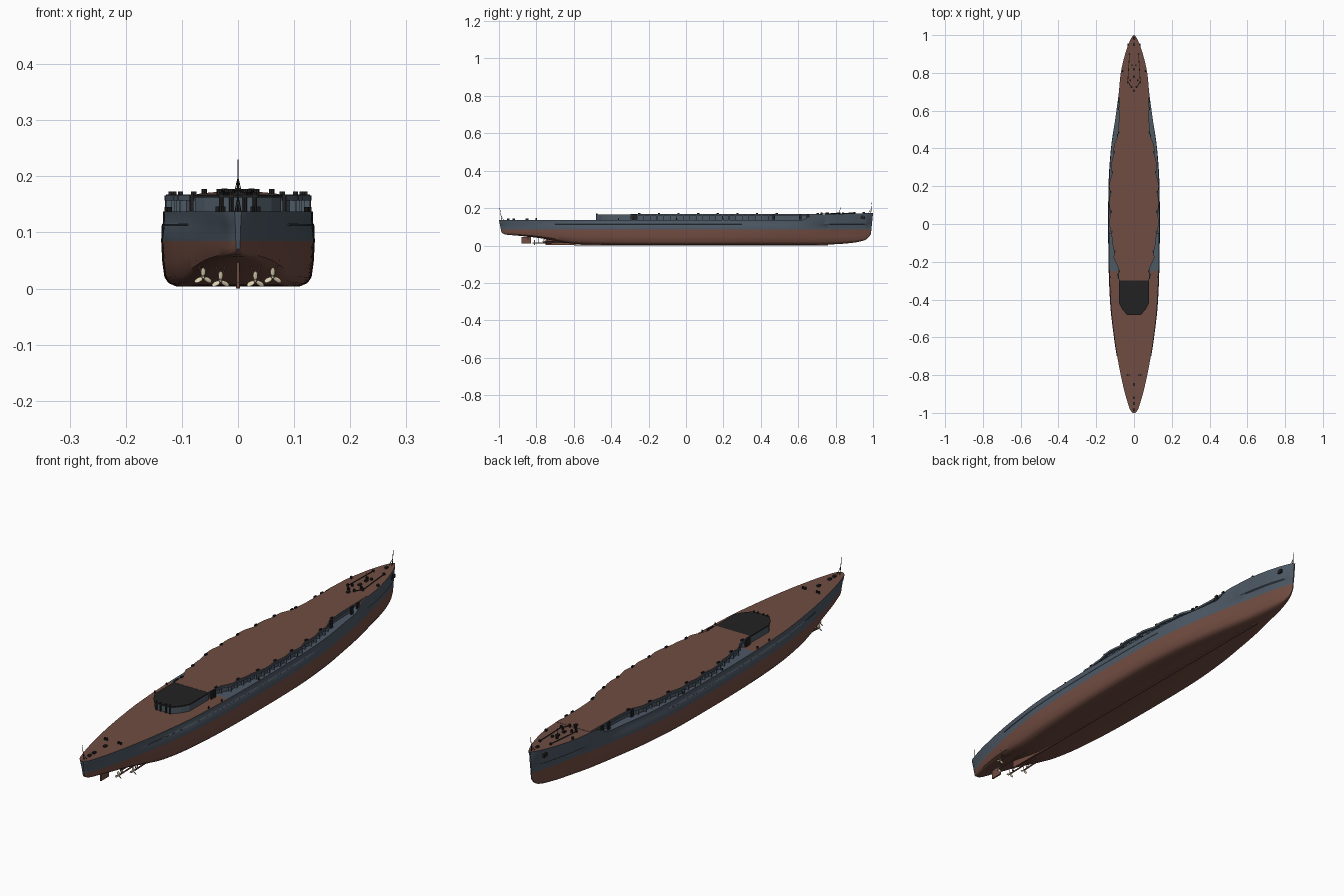
import bpy, bmesh, math
from mathutils import Vector, Matrix

cube = bpy.data.objects.get("Cube")
if cube:
    bpy.data.objects.remove(cube, do_unlink=True)


def material(name, rgb):
    m = bpy.data.materials.new(name)
    m.use_nodes = True
    m.diffuse_color = (*rgb, 1)
    m.node_tree.nodes["Principled BSDF"].inputs["Base Color"].default_value = (*rgb, 1)
    return m


RED = material("hull red", (.17, .075, .055))
DECK = material("deck brown", (.16, .075, .056))
GREY = material("blue grey", (.075, .1, .13))
DARK = material("near black", (.016, .016, .017))
CREAM = material("pale bronze", (.7, .62, .43))


def finish(bm, name, mats, rule=None, smooth=None):
    """Turn a bmesh into an object, colouring faces by a rule."""
    bmesh.ops.recalc_face_normals(bm, faces=bm.faces)
    if rule:
        for f in bm.faces:
            f.material_index = rule(f.normal, f.calc_center_median())
    me = bpy.data.meshes.new(name)
    bm.to_mesh(me)
    bm.free()
    for m in mats:
        me.materials.append(m)
    ob = bpy.data.objects.new(name, me)
    bpy.context.collection.objects.link(ob)
    if smooth:
        bpy.ops.object.select_all(action='DESELECT')
        ob.select_set(True)
        bpy.context.view_layer.objects.active = ob
        bpy.ops.object.shade_smooth_by_angle(angle=math.radians(smooth))
    return ob


def box(bm, centre, size):
    bmesh.ops.create_cube(bm, size=1, matrix=Matrix.Translation(centre) @ Matrix.Diagonal((*size, 1)))


def rod(bm, a, b, r, r2=None, sides=8):
    a, b = Vector(a), Vector(b)
    d = b - a
    m = Matrix.Translation((a + b) / 2) @ d.to_track_quat('Z', 'Y').to_matrix().to_4x4()
    bmesh.ops.create_cone(bm, cap_ends=True, segments=sides, radius1=r,
                          radius2=r if r2 is None else r2, depth=d.length, matrix=m)


def prism(bm, half, z0, z1):
    """Extrude a mirrored outline given as (half width, y) points."""
    pts = half + [(-x, y) for x, y in reversed(half)]
    low = [bm.verts.new((x, y, z0)) for x, y in pts]
    top = [bm.verts.new((x, y, z1)) for x, y in pts]
    bm.faces.new(low)
    bm.faces.new(top)
    for i in range(len(pts)):
        j = (i + 1) % len(pts)
        bm.faces.new((low[i], low[j], top[j], top[i]))


def curve(table, y, col):
    """Smooth interpolation of one table column along y."""
    n = len(table)
    i = max(0, min(n - 2, sum(row[0] <= y for row in table) - 1))

    def slope(k):
        a, b = table[max(0, k - 1)], table[min(n - 1, k + 1)]
        return (b[col] - a[col]) / (b[0] - a[0])
    p, q = table[i], table[i + 1]
    h = q[0] - p[0]
    t = (y - p[0]) / h
    u = 1 - t
    return (p[col] * (1 + 2 * t) * u * u + q[col] * t * t * (3 - 2 * t)
            + h * t * u * (slope(i) * u - slope(i + 1) * t))


# Hull stations: y, half width at deck, at waterline, at bottom, bottom height
STATIONS = [
    (-1, .006, .004, .002, .07), (-.985, .02, .014, .006, .06), (-.95, .032, .026, .012, .056),
    (-.9, .047, .041, .02, .052), (-.8, .07, .066, .035, .042), (-.7, .089, .088, .055, .025),
    (-.6, .104, .105, .07, .009), (-.45, .121, .124, .09, .004), (-.2, .132, .135, .108, .004),
    (.2, .132, .135, .108, .004), (.4, .121, .122, .092, .004), (.55, .1, .1, .07, .004),
    (.7, .08, .072, .045, .004), (.8, .07, .05, .025, .007), (.9, .047, .03, .012, .015),
    (.96, .026, .014, .005, .026), (.985, .014, .007, .003, .04), (1, .003, .002, .001, .06)]
WATER = .085


def deck_z(y):
    t = max(0, min(1, (y - .62) / .07))
    return .137 + .029 * t * t * (3 - 2 * t) + .008 * max(0, (y - .7) / .3)


def section(y):
    d, w, b, zb = (curve(STATIONS, y, c) for c in range(1, 5))
    zt = deck_z(y)
    half = [(b, zb), (b + (w - b) * .5, zb + (WATER - zb) * .07), (b + (w - b) * .78, zb + (WATER - zb) * .2),
            (b + (w - b) * .93, zb + (WATER - zb) * .55), (w, WATER),
            (w + (d - w) * .3, .112), (w + (d - w) * .6 - .001 * (d > .03), .115), (d, zt)]
    rake = max(0, (abs(y) - .85) / .15) * (.2 if y < 0 else -.1)
    half = [(x, y + (zt - z) * rake, z) for x, z in half]
    return half + [(-x, yy, z) for x, yy, z in reversed(half)]


bm = bmesh.new()
ys = []
for a, b in zip(STATIONS, STATIONS[1:]):
    n = max(2, round((b[0] - a[0]) / .025))
    ys += [a[0] + (b[0] - a[0]) * k / n for k in range(n)]
rings = [[bm.verts.new(p) for p in section(y)] for y in ys + [1]]
for r, s in zip(rings, rings[1:]):
    for i in range(len(r)):
        j = (i + 1) % len(r)
        bm.faces.new((r[i], r[j], s[j], s[i]))
bm.faces.new(rings[0])
bm.faces.new(rings[-1])


def hull_colour(n, c):
    if abs(c.x) < .001 and n.z > .7 and c.z > .12:
        return 1 if c.y < -.25 or c.y > .66 else 2
    return 0 if c.z < WATER else 2


finish(bm, "hull", [RED, DECK, GREY], hull_colour, 35)

# Upper deck with scalloped gun galleries along its edges
EDGE = [(-.3, .078), (-.22, .084), (-.18, .104), (-.08, .111), (-.04, .125), (.2, .127), (.25, .12),
        (.36, .111), (.42, .1), (.47, .085), (.55, .08), (.74, .076)]


def edge(y):
    for (a, wa), (b, wb) in zip(EDGE, EDGE[1:]):
        if y <= b + 1e-6:
            w = wa + (wb - wa) * (y - a) / (b - a)
            break
    if -.25 < y < .47:
        w += .007 * abs(math.sin((y + .25) / .72 * math.pi * 7)) - .002
    return min(w, curve(STATIONS, y, 1) + .001)


def outline(inset, start=-.3, stop=.72, n=130):
    return [(edge(y) - inset, y) for y in (start + (stop - start) * k / n for k in range(n + 1))]


for name, inset, z0, z1, mats in (
        ("upper_deck_wall", .011, .13, .163, [GREY, GREY]),
        ("gallery_rim", 0, .157, .1655, [GREY, GREY]),
        ("upper_deck", .003, .16, .1675, [GREY, DECK])):
    bm = bmesh.new()
    prism(bm, outline(inset), z0, z1)
    finish(bm, name, mats, lambda n, c: int(n.z > .9))

# Aft deckhouse with dark roof
bm = bmesh.new()
prism(bm, [(.034, -.478), (.06, -.45), (.077, -.42), (.077, -.298)], .13, .165)
finish(bm, "aft_deckhouse", [GREY])
bm = bmesh.new()
prism(bm, [(.036, -.482), (.062, -.452), (.079, -.42), (.079, -.3)], .162, .167)
finish(bm, "aft_deckhouse_roof", [DARK])

# Gallery supports, belt ledge and deck edge fittings on both sides
supports, guns, ledge = bmesh.new(), bmesh.new(), bmesh.new()
for s in (-1, 1):
    for k in range(22):
        y = -.26 + k * .035
        w = edge(y)
        box(supports, (s * (w - .007), y, .148), (.012, .003, .024))
        if k % 3 == 0:
            box(guns, (s * (w - .004), y + .01, .17), (.006, .012, .006))
    for y in (-.27, -.285, .47, .61, .65):
        box(guns, (s * (edge(max(y, -.3)) + .003), y, .153), (.006, .014, .03))
    for y in (-.36, -.28, -.05, .2):
        rod(guns, (s * (curve(STATIONS, y, 1) - .006), y, .137), (s * (curve(STATIONS, y, 1) - .006), y, .145), .003)
    for k in range(40):
        y = -.7 + k * .025
        p, q = [Vector((s * (curve(STATIONS, v, 1) + .0008), v, .114)) for v in (y, y + .025)]
        rod(ledge, p, q, .0015, sides=4)
finish(supports, "gallery_supports", [GREY])
finish(guns, "deck_edge_fittings", [DARK])
finish(ledge, "belt_ledge", [GREY])

# Anchor gear on the bow, bollards on both ends
bm = bmesh.new()
for s in (-1, 1):
    rod(bm, (s * .024, .9, .174), (s * .033, .755, .17), .002, sides=6)
    rod(bm, (s * .033, .755, .17), (s * .018, .73, .17), .002, sides=6)
    rod(bm, (s * .024, .9, .17), (s * .024, .9, .178), .005)
    for x, y in ((.02, .76), (.013, .725), (.033, .75), (.06, .81), (.01, .84)):
        rod(bm, (s * x, y, .166), (s * x, y, .177), .005)
    box(bm, (s * .031, .945, .149), (.008, .022, .014))
    rod(bm, (s * .031, .945, .155), (s * .028, .93, .166), .002)
    for x, y in ((.026, -.8), (.036, -.8), (.03, -.478), (.012, -.478)):
        rod(bm, (s * x, y, .137), (s * x, y, .146 if y < -.5 else .172), .004)
for y, z in ((-.95, .137), (-.92, .137), (-.85, .137), (.705, .166), (.78, .168), (.82, .169), (.95, .172)):
    box(bm, (0, y, z + .003), (.01, .014, .008))
finish(bm, "anchor_gear_and_bollards", [DARK])

# Flagstaffs with braces
bm = bmesh.new()
rod(bm, (0, .988, .17), (0, .993, .23), .0016, .0008)
rod(bm, (0, -.985, .135), (0, -.996, .2), .0015, .0008)
rod(bm, (0, .82, .168), (0, .825, .202), .001)
for s in (-1, 1):
    rod(bm, (s * .006, .975, .172), (0, .99, .197), .0009)
    rod(bm, (s * .006, -.975, .135), (0, -.991, .165), .0009)
finish(bm, "flagstaffs", [DARK])

# Keel, rudder, shafts and struts
bm = bmesh.new()
box(bm, (0, .08, .003), (.008, 1.36, .006))
box(bm, (0, -.67, .017), (.006, .16, .03))
box(bm, (0, -.855, .028), (.006, .05, .036))
rod(bm, (0, -.845, .03), (0, -.845, .055), .004)
props = [(s * x, y, z) for s in (-1, 1) for x, y, z in ((.062, -.76, .02), (.031, -.81, .0135))]
for x, y, z in props:
    rod(bm, (x, y, z), (x * .95, -.58, z + .004), .003)
    for d in (-.012, .012):
        rod(bm, (x, y + .02, z), (x + d, y + .02, .052), .0016, sides=6)
finish(bm, "keel_rudder_and_shafts", [RED], smooth=35)

# Three bladed propellers
bm = bmesh.new()
for x, y, z in props:
    rod(bm, (x, y - .01, z), (x, y + .006, z), .002, .004)
    for k in range(3):
        turn = Matrix.Rotation(math.tau * k / 3, 4, 'Y')
        blade = Matrix.Translation((0, 0, .0095)) @ Matrix.Rotation(.5, 4, 'Z') @ Matrix.Diagonal((.0048, .0012, .008, 1))
        bmesh.ops.create_icosphere(bm, subdivisions=2, radius=1, matrix=Matrix.Translation((x, y, z)) @ turn @ blade)
finish(bm, "propellers", [CREAM], smooth=50)
